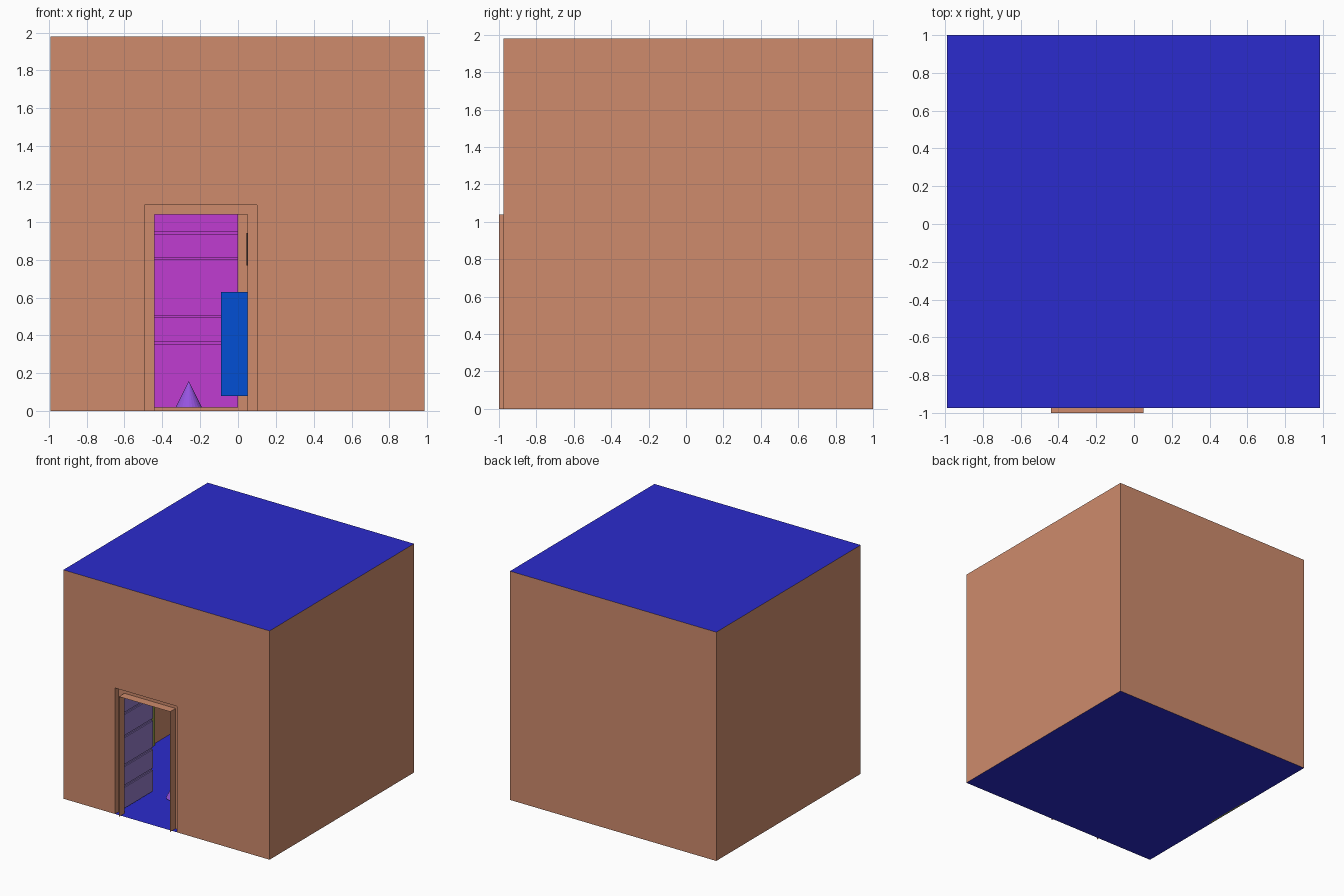
import bpy, bmesh

if "Cube" in bpy.data.objects:
    bpy.data.objects.remove(bpy.data.objects["Cube"])

X0, X1, Y0, Y1, H = -0.99, 0.985, -0.975, 1.0, 1.98


def material(name, r, g, b):
    m = bpy.data.materials.new(name)
    m.diffuse_color = [(c / 255) ** 2.2 for c in (r, g, b)] + [1]
    m.use_nodes = True
    m.node_tree.nodes["Principled BSDF"].inputs["Base Color"].default_value = m.diffuse_color
    return m


plaster = material("plaster", 205, 138, 108)
blue = material("deep_blue", 47, 47, 204)
purple = material("purple", 190, 62, 208)
violet = material("violet", 146, 122, 198)
cone_mat = material("cone_violet", 148, 84, 222)
bright = material("bright_blue", 10, 80, 210)
olive = material("olive", 150, 155, 70)
dark = material("dark", 30, 30, 35)


def mesh_object(name, bm, mat):
    me = bpy.data.meshes.new(name)
    bm.to_mesh(me)
    bm.free()
    ob = bpy.data.objects.new(name, me)
    bpy.context.collection.objects.link(ob)
    me.materials.append(mat)
    return ob


def box(name, mat, lo, hi):
    bm = bmesh.new()
    bmesh.ops.create_cube(bm, size=1)
    for v in bm.verts:
        for i in range(3):
            v.co[i] = lo[i] if v.co[i] < 0 else hi[i]
    return mesh_object(name, bm, mat)


def sheet(name, mat, quads):
    bm = bmesh.new()
    for q in quads:
        bm.faces.new([bm.verts.new(p) for p in q])
    bmesh.ops.remove_doubles(bm, verts=bm.verts, dist=1e-4)
    return mesh_object(name, bm, mat)


def front_quad(a, b, lo, hi):
    return [(a, Y0, lo), (b, Y0, lo), (b, Y0, hi), (a, Y0, hi)]


def arch(a, b, top, y):
    return [(a, y, 0), (a, y, top), (b, y, top), (b, y, 0)]


# Thin walls, front one with a doorway
corners = [(X1, Y0), (X1, Y1), (X0, Y1), (X0, Y0)]
walls = [[(*p, 0), (*q, 0), (*q, H), (*p, H)] for p, q in zip(corners, corners[1:])]
walls += [front_quad(X0, -0.495, 0, 1.09), front_quad(0.10, X1, 0, 1.09),
          front_quad(X0, X1, 1.09, H)]
sheet("walls", plaster, walls)

# Floor and flat roof
plan = [(X0, Y0), (X1, Y0), (X1, Y1), (X0, Y1)]
sheet("floor", blue, [[(*p, 0) for p in reversed(plan)]])
sheet("roof", blue, [[(*p, H) for p in plan]])

# Door frame: recess around the opening, then a lip standing proud of the wall
loops = [arch(-0.495, 0.10, 1.09, Y0), arch(-0.495, 0.10, 1.09, -0.925),
         arch(-0.44, 0.05, 1.04, -0.925), arch(-0.44, 0.05, 1.04, -1.0)]
sheet("door_frame", plaster,
      [[a[i], a[i + 1], b[i + 1], b[i]]
       for a, b in zip(loops, loops[1:]) for i in range(3)])

# Open door: leaf with raised horizontal panels
box("door_leaf", violet, (-0.50, -0.92, 0.02), (-0.48, -0.49, 1.03))
for i, (lo, hi) in enumerate([(0.02, 0.20), (0.22, 0.38), (0.40, 0.63), (0.65, 0.83), (0.85, 1.03)]):
    box(f"door_panel_{i}", violet, (-0.48, -0.92, lo), (-0.47, -0.49, hi))

# Door stop cone
bm = bmesh.new()
bmesh.ops.create_cone(bm, cap_ends=True, segments=24, radius1=0.07, radius2=0, depth=0.14)
bmesh.ops.translate(bm, verts=bm.verts, vec=(-0.26, -0.49, 0.09))
mesh_object("door_stop", bm, cone_mat)

# Tall cabinet with drawers against the back wall
box("cabinet_body", purple, (-0.60, 0.70, 0.02), (0.0, 0.99, 1.12))
for i, (lo, hi) in enumerate([(0.02, 0.355), (0.365, 0.495), (0.505, 0.80), (0.81, 0.935), (0.945, 1.12)]):
    box(f"cabinet_front_{i}", purple, (-0.60, 0.68, lo), (0.0, 0.70, hi))

# Other furniture
box("blue_chest", bright, (-0.09, 0.45, 0.08), (0.35, 0.66, 0.63))
box("side_panel", olive, (-0.985, -0.30, 0.0), (-0.97, 0.25, 0.90))
box("wall_shelf", dark, (0.045, 0.90, 0.77), (0.35, 0.99, 0.94))
